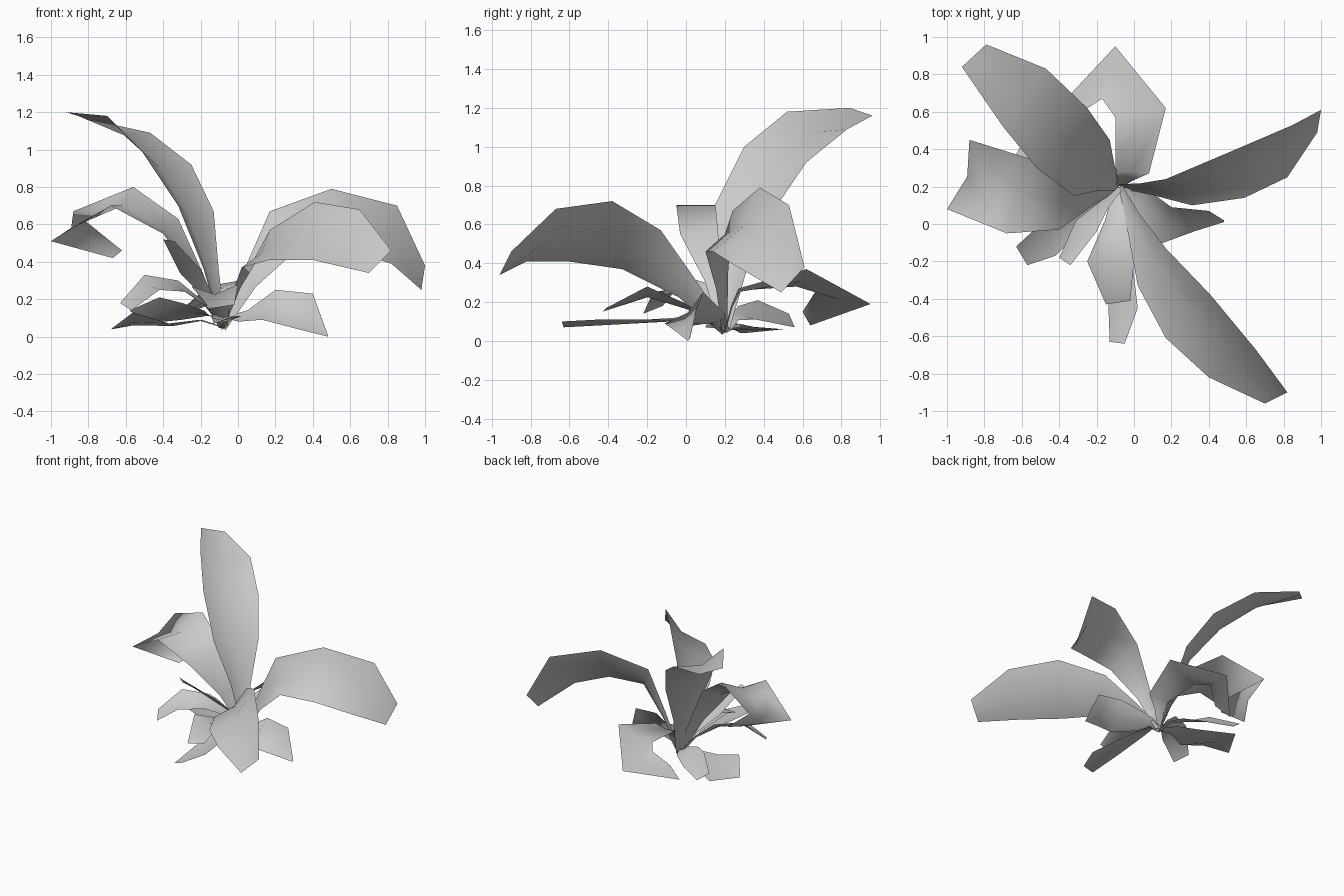
import bpy
import bmesh
from mathutils import Vector

default_cube = bpy.data.objects.get("Cube")
if default_cube:
    bpy.data.objects.remove(default_cube, do_unlink=True)

# One pale grey for every leaf
grey = bpy.data.materials.new("pale_grey")
grey.use_nodes = True
leaf_colour = (0.6, 0.6, 0.6, 1)
grey.diffuse_color = leaf_colour
grey.node_tree.nodes["Principled BSDF"].inputs["Base Color"].default_value = leaf_colour

ROOT = Vector((-0.08, 0.2, 0.05))      # where all leaves meet


def centimetres(points):
    return [Vector(point) / 100 for point in points]


def add_leaf(name, left, right, fold=0.12):
    """Loft a creased blade from the root between its left and right edge paths."""
    left, right = centimetres(left), centimetres(right)

    # Narrow foot and a slim neck between the root and the blade
    across = (right[0] - left[0]).normalized()
    middle = (left[0] + right[0]) / 2
    neck = ROOT.lerp(middle, 0.45) + Vector((0, 0, 0.03))
    neck_half = (right[0] - left[0]) * 0.22
    foot_half = across * 0.025
    left = [ROOT - foot_half, neck - neck_half] + left
    right = [ROOT + foot_half, neck + neck_half] + right

    # Rib sunk below the line between the edges, flattening out at the tip
    centres = [(a + b) / 2 for a, b in zip(left, right)]
    last = len(centres) - 1
    rows = []
    bm = bmesh.new()
    for i, centre in enumerate(centres):
        forward = centres[min(i + 1, last)] - centres[max(i - 1, 0)]
        span = right[i] - left[i]
        upward = span.cross(forward).normalized()
        depth = span.length * fold if i < last else 0
        rib = centre - upward * depth
        rows.append([bm.verts.new(p) for p in (left[i], rib, right[i])])

    # Two strips of faces, one on each side of the rib
    for near, far in zip(rows, rows[1:]):
        for side in range(2):
            bm.faces.new((near[side], near[side + 1], far[side + 1], far[side]))

    mesh = bpy.data.meshes.new(name)
    bm.to_mesh(mesh)
    bm.free()
    mesh.materials.append(grey)
    for face in mesh.polygons:
        face.use_smooth = True
    leaf = bpy.data.objects.new(name, mesh)
    bpy.context.scene.collection.objects.link(leaf)
    return leaf


# Large arching leaves
add_leaf("tall_back_leaf",
         left=[(-32, 15, 70), (-52, 30, 100), (-70, 52, 118), (-92, 84, 120)],
         right=[(-13, 45, 67), (-25, 62, 92), (-47, 83, 109), (-79, 96, 116)],
         fold=0.16)
add_leaf("long_front_leaf",
         left=[(17, -13, 57), (41, -38, 72), (65, -67, 68), (82, -90, 46)],
         right=[(2, -33, 37), (17, -61, 41), (40, -82, 41), (70, -96, 34)])
add_leaf("long_side_leaf",
         left=[(17, 24, 67), (50, 38, 79), (85, 53, 70), (100, 61, 38)],
         right=[(31, 10, 46), (59, 14, 46), (82, 25, 39), (98, 49, 25)])

# Leaves whose tips curl back under
add_leaf("curled_side_leaf",
         left=[(-40, -3, 55), (-68, -5, 70), (-100, 8, 51), (-67, 20, 42)],
         right=[(-32, 25, 63), (-56, 35, 80), (-88, 45, 67), (-62, 36, 46)])
add_leaf("curled_back_leaf",
         left=[(-10, 28, 26), (-10, 57, 28), (-17, 67, 26), (-28, 60, 15)],
         right=[(8, 27, 27), (17, 62, 37), (-10, 95, 19), (-39, 64, 8)],
         fold=0.07)

# Short leaves around the foot
add_leaf("drooping_side_leaf",
         left=[(5, 20, 14), (20, 9, 25), (40, 7, 23), (48, 2, 1)],
         right=[(0, 4, 8), (13, -11, 9), (32, -4, 4), (48, 1, 0)])
add_leaf("short_front_leaf",
         left=[(0, -20, 28), (-2, -41, 17)],
         right=[(-25, -20, 27), (-15, -43, 15)],
         fold=0.2)
add_leaf("short_side_leaf",
         left=[(-28, -3, 24), (-42, -17, 25), (-57, -22, 14)],
         right=[(-32, 10, 30), (-50, 0, 33), (-63, -12, 18)])
add_leaf("upright_small_leaf",
         left=[(-20, -4, 36), (-34, -22, 51)],
         right=[(-31, 2, 34), (-40, -18, 52)])
add_leaf("low_front_leaf",
         left=[(-3, -2, 11), (2, -45, 11), (-5, -64, 10)],
         right=[(-13, -5, 12), (-14, -35, 10), (-13, -63, 7)])
add_leaf("low_side_leaf",
         left=[(-37, 10, 7), (-56, 12, 13), (-68, 28, 4)],
         right=[(-32, 36, 7), (-56, 50, 6), (-67, 30, 4)],
         fold=0.05)
add_leaf("low_back_leaf",
         left=[(-30, 27, 18), (-42, 37, 21), (-58, 53, 14)],
         right=[(-17, 36, 11), (-30, 46, 9), (-49, 56, 7)])
